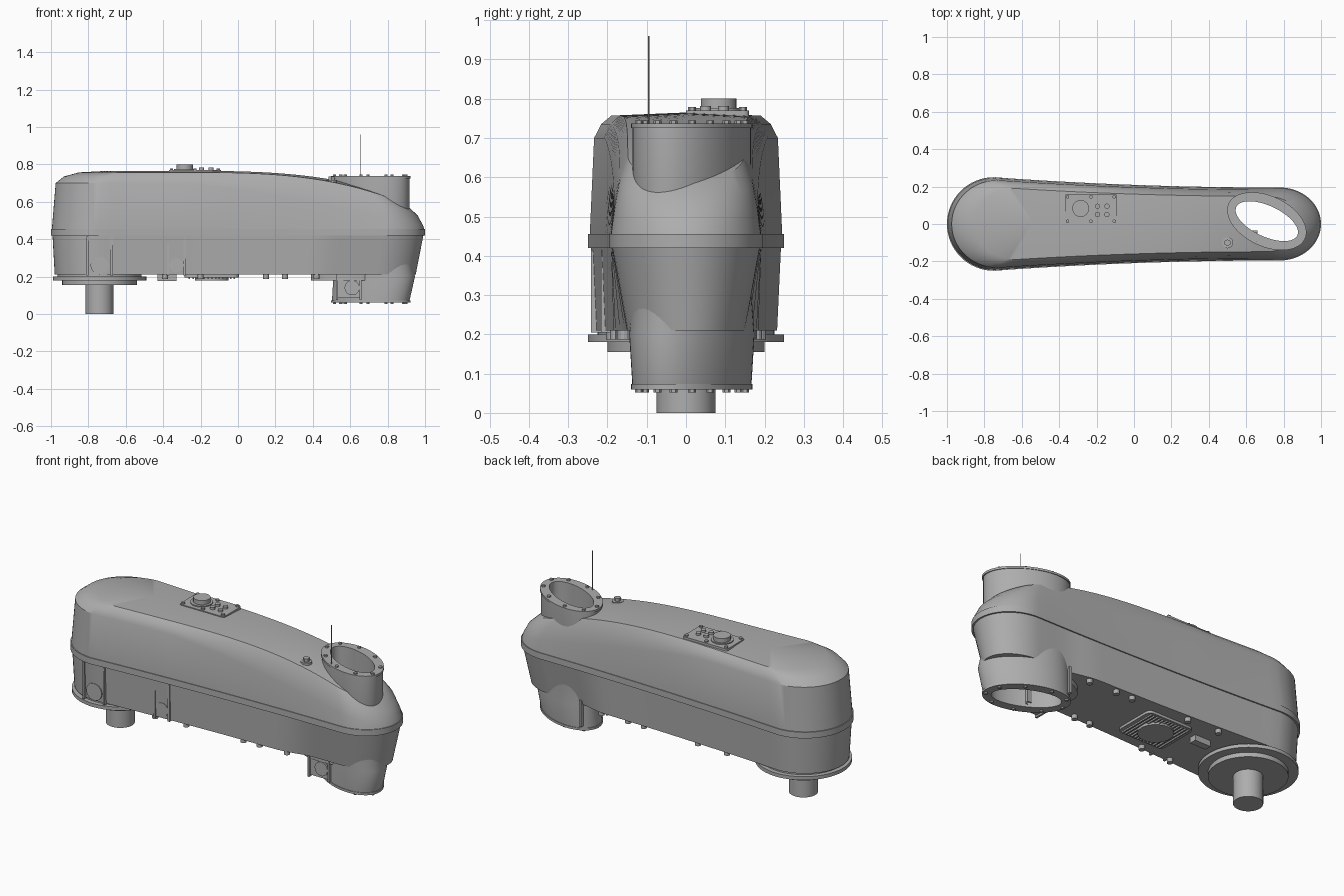
import bpy, bmesh, math
from mathutils import Matrix, Vector

if "Cube" in bpy.data.objects:
    bpy.data.objects.remove(bpy.data.objects["Cube"], do_unlink=True)

grey = bpy.data.materials.new("cast_grey")
grey.use_nodes = True
colour = (0.42, 0.42, 0.42, 1)
grey.diffuse_color = colour
grey.node_tree.nodes["Principled BSDF"].inputs["Base Color"].default_value = colour


def finish(name, bm):
    bmesh.ops.remove_doubles(bm, verts=bm.verts, dist=1e-5)
    bmesh.ops.recalc_face_normals(bm, faces=bm.faces)
    mesh = bpy.data.meshes.new(name)
    bm.to_mesh(mesh)
    bm.free()
    mesh.materials.append(grey)
    ob = bpy.data.objects.new(name, mesh)
    bpy.context.collection.objects.link(ob)
    return ob


def loft(name, rings, cap_start=True, cap_end=True, closed=False):
    bm = bmesh.new()
    rows = [[bm.verts.new(p) for p in ring] for ring in rings]
    n = len(rows[0])
    pairs = list(zip(rows, rows[1:])) + ([(rows[-1], rows[0])] if closed else [])
    for a, b in pairs:
        for i in range(n):
            j = (i + 1) % n
            bm.faces.new((a[i], a[j], b[j], b[i]))
    if cap_start and not closed:
        bm.faces.new(rows[0])
    if cap_end and not closed:
        bm.faces.new(rows[-1])
    return finish(name, bm)


def cylinder(name, x, y, z0, z1, r, sides=32, axis="Z"):
    bm = bmesh.new()
    bmesh.ops.create_cone(bm, cap_ends=True, segments=sides, radius1=r, radius2=r, depth=z1 - z0)
    ob = finish(name, bm)
    if axis == "Y":  # here z0 and z1 only give the length
        ob.rotation_euler.x = math.pi / 2
    ob.location = (x, y, (z0 + z1) / 2)
    return ob


def box(name, centre, size, bevel=0):
    bm = bmesh.new()
    bmesh.ops.create_cube(bm, size=1, matrix=Matrix.Diagonal((*size, 1)))
    if bevel:
        edges = [e for e in bm.edges if abs(e.verts[0].co.z - e.verts[1].co.z) > size[2] / 2]
        bmesh.ops.bevel(bm, geom=edges, offset=bevel, segments=4, affect='EDGES', profile=0.5)
    ob = finish(name, bm)
    ob.location = centre
    return ob


# Plan outline: large round end, tapering sides, elliptical narrow end
def half_width(x):
    return 0.195 + 0.055 * (1 - (x + 0.75) / 1.53) ** 2


def outline():
    half = []
    for i in range(16):
        a = math.pi / 2 * i / 16
        half.append((-0.75 - 0.25 * math.cos(a), 0.25 * math.sin(a)))
    for i in range(28):
        x = -0.75 + 1.53 * i / 28
        half.append((x, half_width(x)))
    for i in range(17):
        a = math.pi / 2 * i / 16
        half.append((0.78 + 0.22 * math.sin(a), 0.195 * math.cos(a)))
    return half + [(x, -y) for x, y in half[-2:0:-1]]


PLAN = outline()


def ring(height, left=0, right=0, side=0, neck=1):
    pts = []
    for x, y in PLAN:
        x = -1 + left + (x + 1) * (2 - left - right) / 2
        t = min(max((x - 0.38) / 0.2, 0), 1)
        pinch = 1 + (neck - 1) * t * t * (3 - 2 * t)
        z = height(x) if callable(height) else height
        pts.append((x, y * (1 - side / 0.25) * pinch, z))
    return pts


def fall(top, amount, power):
    return lambda x: top - amount * max(0, (x + 0.3) / 1.3) ** power


shoulder, edge, crown = fall(0.70, 0.23, 1.3), fall(0.757, 0.22, 3), fall(0.765, 0.2, 3)
mid = lambda x: 0.38 * shoulder(x) + 0.62 * edge(x)

# Main housing halves
upper = loft("upper_housing", [
    ring(0.42), ring(0.455), ring(0.455, 0.005, 0.004, 0.005),
    ring(shoulder, 0.025, 0.01, 0.016), ring(mid, 0.07, 0.04, 0.034),
    ring(edge, 0.15, 0.1, 0.06), ring(crown, 0.3, 0.2, 0.25)], cap_end=False)
lower = loft("lower_housing", [
    ring(0.425, 0.008, 0.008, 0.008), ring(0.21, 0.02, 0.05, 0.018, 0.83)])


# Slanted oval port running through the narrow end
def oval(z, a, b, cx=0.71, cy=0.015, turn=-25, n=64):
    rot = Matrix.Rotation(math.radians(turn), 3, 'Z')
    c = Vector((cx, cy, z))
    return [c + rot @ Vector((a * math.cos(2 * math.pi * i / n),
                              b * math.sin(2 * math.pi * i / n), 0)) for i in range(n)]


def port_ring(z, s, shift=0):
    return oval(z, 0.225 * s, 0.135 * s, 0.71 + shift)


ledge = loft("port_ledge", [oval(0.18, 0.21, 0.125, 0.6, 0, 0), oval(0.215, 0.21, 0.125, 0.6, 0, 0)])
cutter = loft("port_cutter", [oval(-0.2, 0.2, 0.108), oval(1.2, 0.2, 0.108)])
cutter.hide_render = True
for ob in (upper, lower, ledge):
    mod = ob.modifiers.new("port", 'BOOLEAN')
    mod.object = cutter
    mod.operation = 'DIFFERENCE'
    mod.solver = 'EXACT'
    bpy.context.view_layer.objects.active = ob
    bpy.ops.object.modifier_apply(modifier=mod.name)
bpy.data.objects.remove(cutter, do_unlink=True)

loft("port_tube", [
    port_ring(0.06, 1), port_ring(0.073, 1), port_ring(0.073, 0.98), port_ring(0.2, 1.03, 0.018),
    port_ring(0.42, 0.92), port_ring(0.46, 0.975), port_ring(0.725, 0.975), port_ring(0.725, 1),
    port_ring(0.737, 1), oval(0.737, 0.18, 0.082), oval(0.06, 0.18, 0.082)], closed=True)
for i, p in enumerate(oval(0, 0.208, 0.116, n=9)):
    cylinder(f"port_top_bolt_{i}", p.x, p.y, 0.73, 0.745, 0.01, 6)
    cylinder(f"port_bottom_bolt_{i}", p.x, p.y, 0.052, 0.065, 0.01, 6)

# Output shaft and flange under the wide end
cylinder("shaft_flange", -0.74, 0, 0.18, 0.2, 0.25, 64)
cylinder("flange_spacer", -0.74, 0, 0.198, 0.215, 0.225, 64)
cylinder("shaft_cover", -0.74, 0, 0.155, 0.182, 0.2, 64)
cylinder("output_shaft", -0.74, 0, 0, 0.16, 0.075, 48)

# Ribbed cooling cover on the underside
box("cooling_plate", (-0.14, 0, 0.204), (0.29, 0.25, 0.016), 0.03)
for i in range(13):
    box(f"cooling_rib_{i}", (-0.26 + 0.02 * i, 0, 0.194), (0.008, 0.23, 0.012))
cylinder("cooling_disc", -0.14, 0, 0.18, 0.205, 0.09, 40)
box("drain_block", (-0.38, 0.06, 0.195), (0.1, 0.04, 0.035))

# Studs along the lower rim
for i, x in enumerate((-0.39, -0.2, 0.15, 0.25, 0.42)):
    for side in (-1, 1):
        y = side * (half_width(x) - 0.04)
        cylinder(f"rim_stud_{i}_{side}", x, y, 0.187, 0.215, 0.016, 12)

# Ribbed pads with round covers on the front wall
for name, x, w, r in (("wide", -0.74, 0.13, 0.048), ("narrow", -0.33, 0.09, 0.038)):
    y = -half_width(x) + 0.02
    for side in (-1, 1):
        box(f"{name}_pad_rib_{side}", (x + side * w / 2, y, 0.31), (0.011, 0.026, 0.21))
    cylinder(f"{name}_pad_cover", x, y + 0.004, 0.26 - 0.013, 0.26 + 0.013, r, 32, "Y")

# Port side pad and rear fin
box("port_pad", (0.595, -0.075, 0.14), (0.13, 0.08, 0.11))
cylinder("port_pad_cover", 0.61, -0.11, 0.125, 0.155, 0.04, 32, "Y")
for x in (0.53, 0.655):
    box("port_pad_rib", (x, -0.085, 0.145), (0.011, 0.08, 0.14))
box("rear_fin", (0.55, 0.15, 0.16), (0.014, 0.035, 0.15))

# Inspection plate on top
box("inspection_plate", (-0.23, 0.08, 0.763), (0.28, 0.16, 0.014), 0.012)
cylinder("breather_base", -0.285, 0.08, 0.76, 0.776, 0.058, 40)
cylinder("breather_cap", -0.285, 0.083, 0.77, 0.80, 0.045, 40)
for x in (-0.355, -0.23, -0.105):
    for y in (0.015, 0.145):
        cylinder("plate_bolt", x, y, 0.765, 0.779, 0.01, 6)
for x in (-0.195, -0.145):
    for y in (0.05, 0.095):
        cylinder("gauge_stud", x, y, 0.765, 0.782, 0.014, 16)

# Filler plug and dipstick
cylinder("plug_collar", 0.5, -0.1, 0.68, 0.717, 0.03, 24)
cylinder("filler_plug", 0.5, -0.1, 0.7, 0.735, 0.018, 6)
cylinder("dipstick", 0.655, -0.095, 0.62, 0.96, 0.0015, 6)

# Smooth shading with crisp edges
bpy.ops.object.select_all(action='DESELECT')
for ob in bpy.context.collection.objects:
    if ob.type == 'MESH':
        ob.select_set(True)
        bpy.context.view_layer.objects.active = ob
bpy.ops.object.shade_smooth_by_angle(angle=math.radians(28))
